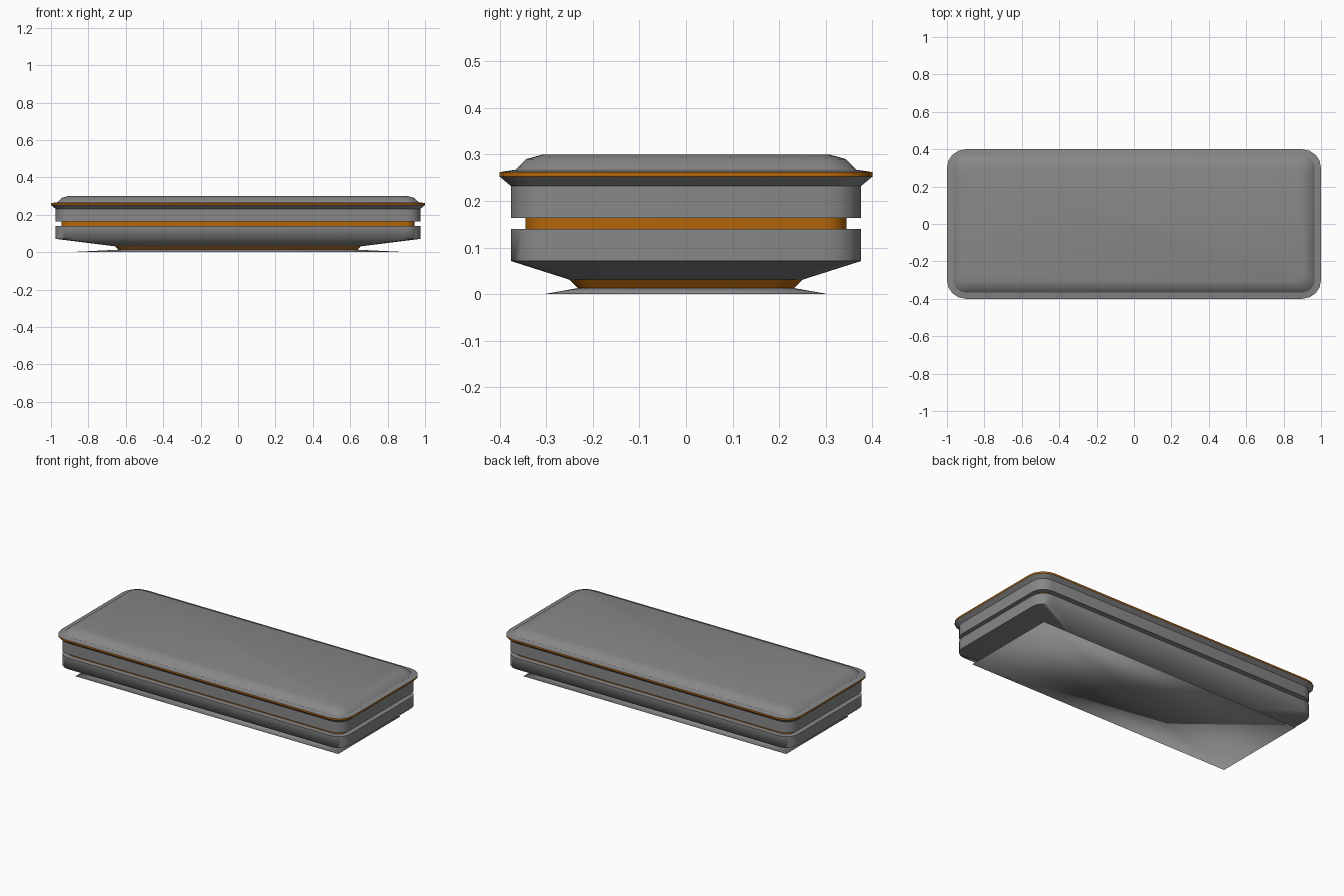
import bpy, bmesh
from math import pi, cos, sin, radians

if "Cube" in bpy.data.objects:
    bpy.data.objects.remove(bpy.data.objects["Cube"])

SEG = 4  # segments per rounded corner


def material(name, rgb):
    m = bpy.data.materials.new(name)
    m.diffuse_color = (*rgb, 1)
    m.use_nodes = True
    m.node_tree.nodes["Principled BSDF"].inputs["Base Color"].default_value = m.diffuse_color
    return m


gold = material("amber_trim", (0.45, 0.13, 0.003))
dark = material("dark_grey", (0.245, 0.245, 0.245))


def ring(bm, hx, hy, r, z):
    """Rounded rectangle loop with half sizes hx, hy and corner radius r."""
    verts = []
    for k, (sx, sy) in enumerate([(1, 1), (-1, 1), (-1, -1), (1, -1)]):
        for i in range(SEG + 1):
            a = (k + i / SEG) * pi / 2
            verts.append(bm.verts.new((sx * (hx - r) + r * cos(a),
                                       sy * (hy - r) + r * sin(a), z)))
    return verts


def loft(name, profile, mat=dark, cap=False, fan=False, angle=32):
    """Skin a stack of rounded rectangles; cap the top, or fan the bottom."""
    bm = bmesh.new()
    rings = [ring(bm, *p) for p in profile]
    n = len(rings[0])
    for a, b in zip(rings, rings[1:]):
        for i in range(n):
            j = (i + 1) % n
            bm.faces.new((a[i], a[j], b[j], b[i]))
    if cap:
        bm.faces.new(rings[-1])
    if fan:
        centre = bm.verts.new((0, 0, profile[0][3]))
        for i in range(n):
            bm.faces.new((rings[0][(i + 1) % n], rings[0][i], centre))
    bmesh.ops.remove_doubles(bm, verts=bm.verts, dist=1e-5)
    me = bpy.data.meshes.new(name)
    bm.to_mesh(me)
    bm.free()
    me.materials.append(mat)
    ob = bpy.data.objects.new(name, me)
    bpy.context.collection.objects.link(ob)
    bpy.ops.object.select_all(action='DESELECT')
    bpy.context.view_layer.objects.active = ob
    ob.select_set(True)
    bpy.ops.object.shade_smooth_by_angle(angle=radians(angle))


# Cushioned top panel
loft("top_panel", [(0.966, 0.366, 0.066, 0.267),
                   (0.943, 0.343, 0.055, 0.29),
                   (0.907, 0.307, 0.05, 0.30)], cap=True, angle=60)

# Thin lip between panel and rim
loft("rim_lip", [(1.0, 0.4, 0.1, 0.262),
                 (0.966, 0.366, 0.066, 0.267)])

# Amber strip round the rim
loft("rim_trim", [(1.0, 0.4, 0.1, 0.252),
                  (1.0, 0.4, 0.1, 0.262)], gold)

# Upper body, from the groove up to the flared rim
loft("upper_body", [(0.944, 0.344, 0.05, 0.163),
                    (0.976, 0.376, 0.076, 0.163),
                    (0.976, 0.376, 0.076, 0.232),
                    (1.0, 0.4, 0.1, 0.252)])

# Recessed amber groove
loft("groove_band", [(0.944, 0.344, 0.05, 0.14),
                     (0.944, 0.344, 0.05, 0.163)], gold)

# Lower body tapering softly to the neck
loft("lower_body", [(0.655, 0.25, 0.051, 0.031),
                    (0.976, 0.376, 0.076, 0.071),
                    (0.976, 0.376, 0.076, 0.14),
                    (0.944, 0.344, 0.05, 0.14)], angle=80)

# Amber neck above the base
loft("neck", [(0.64, 0.232, 0.04, 0.013),
              (0.655, 0.25, 0.051, 0.031)], gold)

# Thin flared base plate with a sharp-cornered flat underside
loft("base", [(0.9, 0.305, 0, 0),
              (0.64, 0.232, 0.04, 0.013)], fan=True, angle=180)
